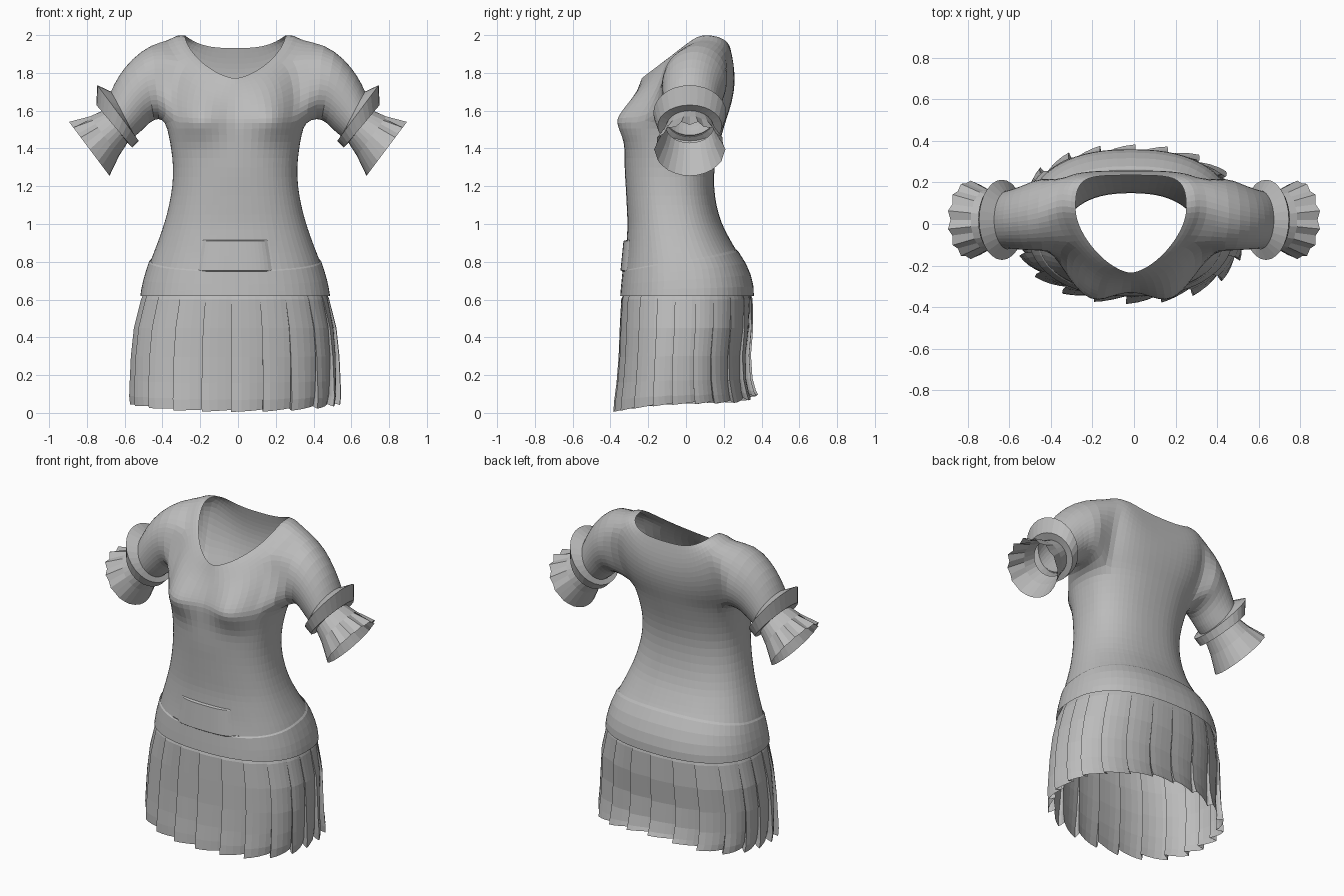
import bpy, bmesh
from math import sin, cos, pi, exp, copysign
from mathutils import Vector

if "Cube" in bpy.data.objects:
    bpy.data.objects.remove(bpy.data.objects["Cube"])

cloth = bpy.data.materials.new("grey cloth")
cloth.use_nodes = True
GREY = (0.5, 0.5, 0.5, 1)
cloth.diffuse_color = GREY
cloth.node_tree.nodes["Principled BSDF"].inputs["Base Color"].default_value = GREY

COLS = 32
SHIFT = -0.015  # the body sits slightly to one side of the sleeves' centre
# Body profile: height, half width, front y, back y
BODY = [(0.60, 0.50, -0.345, 0.355), (0.68, 0.488, -0.338, 0.352), (0.76, 0.465, -0.33, 0.33),
        (0.82, 0.445, -0.322, 0.295), (0.88, 0.42, -0.317, 0.255), (1.0, 0.377, -0.31, 0.19),
        (1.1, 0.35, -0.315, 0.16), (1.2, 0.333, -0.32, 0.148), (1.3, 0.328, -0.327, 0.15),
        (1.4, 0.34, -0.325, 0.17), (1.47, 0.353, -0.32, 0.19), (1.54, 0.37, -0.312, 0.21)]


def spow(v, p):
    return copysign(abs(v) ** p, v)


def section(a, z, hw, yf, yb, power=0.84):
    return Vector((SHIFT + hw * spow(cos(a), power),
                   (yf + yb) / 2 + (yb - yf) / 2 * spow(sin(a), power), z))


def body_point(a, z, grow=0.0):
    """Point on the body at angle a and height z."""
    z = min(max(z, BODY[0][0]), BODY[-1][0])
    for lo, hi in zip(BODY, BODY[1:]):
        if z <= hi[0]:
            f = (z - lo[0]) / (hi[0] - lo[0])
            _, hw, yf, yb = [p + (q - p) * f for p, q in zip(lo, hi)]
            return section(a, z, hw + grow, yf - grow, yb + grow)


def add_bust(p):
    if p.y < 0:
        spread = 0.15 if p.z > 1.55 else 0.095
        p.y -= 0.09 * exp(-((abs(p.x - SHIFT) - 0.19) / 0.12) ** 2
                          - ((p.z - 1.55) / spread) ** 2)
    return p


def neck_point(a):
    """V-shaped in front, squared off at the back."""
    c, s = cos(a), sin(a)
    drop = 0.23 * abs(s) ** 1.25 if s < 0 else 0.07 * s * s
    return Vector((SHIFT + 0.268 * spow(c, 1.3 if s < 0 else 0.65),
                   0.235 * (s if s < 0 else s ** 0.8) + 0.075 * c * c, 2.0 - drop))


def upper_point(a, t):
    """Point between the chest and the neckline."""
    p = body_point(a, BODY[-1][0]).lerp(neck_point(a), t)
    bulge, c, s = sin(pi * t), cos(a), sin(a)
    p.x += 0.07 * bulge * c
    p.y += 0.035 * bulge * max(s, 0) + 0.06 * bulge * c * c
    p.z += 0.19 * bulge * t * c * c
    return add_bust(p)


def make_object(name, bm, subdiv=0):
    bmesh.ops.recalc_face_normals(bm, faces=bm.faces[:])
    mesh = bpy.data.meshes.new(name)
    bm.to_mesh(mesh)
    bm.free()
    mesh.materials.append(cloth)
    ob = bpy.data.objects.new(name, mesh)
    bpy.context.collection.objects.link(ob)
    if subdiv:
        mod = ob.modifiers.new("Smooth form", 'SUBSURF')
        mod.levels = mod.render_levels = subdiv


def bridge(bm, a, b, closed=True):
    n = len(a)
    for i in range(n if closed else n - 1):
        j = (i + 1) % n
        bm.faces.new((a[i], a[j], b[j], b[i]))


def loft(name, rings, closed=True):
    bm = bmesh.new()
    rows = [[bm.verts.new(p) for p in ring] for ring in rings]
    for a, b in zip(rows, rows[1:]):
        bridge(bm, a, b, closed)
    make_object(name, bm)


def arm_ring(side, top, bottom, half_depth, count, ripple=0.0, y=0.02):
    """Oval ring across the arm, from its top and bottom points in x and z."""
    t, b = Vector((top[0], y, top[1])), Vector((bottom[0], y, bottom[1]))
    mid, half = (t + b) / 2, (t - b) / 2
    ring = []
    for j in range(count):
        f = 2 * pi * j / count
        # ruffles gather towards the upper side
        k = 1 + ripple * (0.55 - 0.45 * cos(f)) ** 2 * (1 if j % 2 else -1)
        p = mid - half * cos(f) * k + Vector((0, half_depth * sin(f) * k, 0))
        p.x *= side
        ring.append(p)
    return ring


# Bodice with sleeves grown from the armholes
angles = [2 * pi * i / COLS for i in range(COLS)]
heights = [0.76, 0.82, 0.88, 0.94, 1.0, 1.1, 1.2, 1.3, 1.4, 1.47]
points = [[add_bust(body_point(a, z)) for a in angles] for z in heights]
points += [[upper_point(a, i / 7) for a in angles] for i in range(8)]
bm = bmesh.new()
rows = [[bm.verts.new(p) for p in ring] for ring in points]
chest, hole_rows, hole_half = len(heights), 5, 3
for r, (a, b) in enumerate(zip(rows, rows[1:])):
    for i in range(COLS):
        from_side = min(abs(i + 0.5 - c) for c in (0, COLS // 2, COLS))
        if chest <= r < chest + hole_rows and from_side < hole_half:
            continue
        j = (i + 1) % COLS
        bm.faces.new((a[i], a[j], b[j], b[i]))
path = [(k, 0) for k in range(hole_half)]
path += [(hole_half, r) for r in range(hole_rows)]
path += [(k, hole_rows) for k in range(hole_half, -hole_half, -1)]
path += [(-hole_half, r) for r in range(hole_rows, 0, -1)]
path += [(k, 0) for k in range(-hole_half, 0)]
SLEEVE = [((0.46, 1.955), (0.42, 1.56), 0.18, 0.05), ((0.565, 1.875), (0.465, 1.54), 0.16, 0.033),
          ((0.635, 1.785), (0.51, 1.49), 0.147, 0.024), ((0.675, 1.70), (0.55, 1.46), 0.14, 0.02)]
for side in (1, -1):
    prev = [rows[chest + r][(k if side > 0 else COLS // 2 - k) % COLS] for k, r in path]
    for top, bottom, depth, y in SLEEVE:
        ring = [bm.verts.new(p) for p in arm_ring(side, top, bottom, depth, len(path), y=y)]
        bridge(bm, prev, ring)
        prev = ring
make_object("bodice", bm, 1)

# Cuff bands and frills
for side, label in ((1, "left"), (-1, "right")):
    loft(label + "_cuff_band", [arm_ring(side, t, b, d, 28) for t, b, d in (
        ((0.67, 1.70), (0.55, 1.47), 0.14), ((0.745, 1.735), (0.525, 1.44), 0.193),
        ((0.75, 1.63), (0.56, 1.405), 0.17), ((0.715, 1.60), (0.585, 1.43), 0.125))])
    loft(label + "_cuff_frill", [arm_ring(side, t, b, d, 28, w) for t, b, d, w in (
        ((0.715, 1.60), (0.585, 1.43), 0.125, 0), ((0.785, 1.57), (0.63, 1.36), 0.145, 0.02),
        ((0.89, 1.535), (0.68, 1.255), 0.185, 0.07))])

# Hip band with a sloping upper seam
band = []
for f in (0, 0.05, 0.3, 0.55, 0.8, 1):
    ring = []
    for a in [2 * pi * i / 64 for i in range(64)]:
        top = 0.81 + 0.055 * sin(a)
        ring.append(body_point(a, top + (0.62 - top) * f, 0.0 if f == 0 else 0.005))
    band.append(ring)
loft("hip_band", band)

# Raised front flap, fading into the body at its ends
flap = []
for z, grow in ((0.915, 0.0), (0.91, 0.016), (0.83, 0.018), (0.755, 0.016), (0.745, 0.0)):
    flap.append([body_point(-pi / 2 + 0.36 * i / 8, z, grow * (1 - (i / 8) ** 4))
                 for i in range(-8, 9)])
loft("front_flap", flap, closed=False)

# Knife-pleated skirt: each pleat rises to a lip that overhangs the next
PLEATS = 22
SKIRT = [(0.66, 0.475, -0.32, 0.335, 0.0), (0.60, 0.492, -0.335, 0.345, 0.008),
         (0.45, 0.522, -0.335, 0.34, 0.016), (0.30, 0.532, -0.335, 0.322, 0.022),
         (0.17, 0.53, -0.338, 0.322, 0.03), (0.09, 0.525, -0.342, 0.332, 0.038),
         (0.045, 0.515, -0.342, 0.34, 0.043)]
PLEAT = ((0, 0), (0.28, 0.3), (0.56, 0.58), (0.84, 0.82), (1.1, 1), (1.08, 0.5))
skirt = []
for n, (z, hw, yf, yb, amp) in enumerate(SKIRT):
    ring = []
    fall = (n / (len(SKIRT) - 1)) ** 3
    for i in range(PLEATS):
        for u, lift in PLEAT:
            a = -pi / 2 - 2 * pi * (i + u) / PLEATS
            a -= 0.06 * sin(4 * a)  # even spacing round the corners
            g = amp * lift
            p = section(a, z, hw + g, yf - g, yb + g)
            p.z += fall * (0.02 * sin(a) + 0.01 * cos(2 * a) - 0.012 * lift + 0.002
                           + 0.05 * max(sin(a), 0) ** 6)
            ring.append(p)
    skirt.append(ring)
loft("pleated_skirt", skirt)
